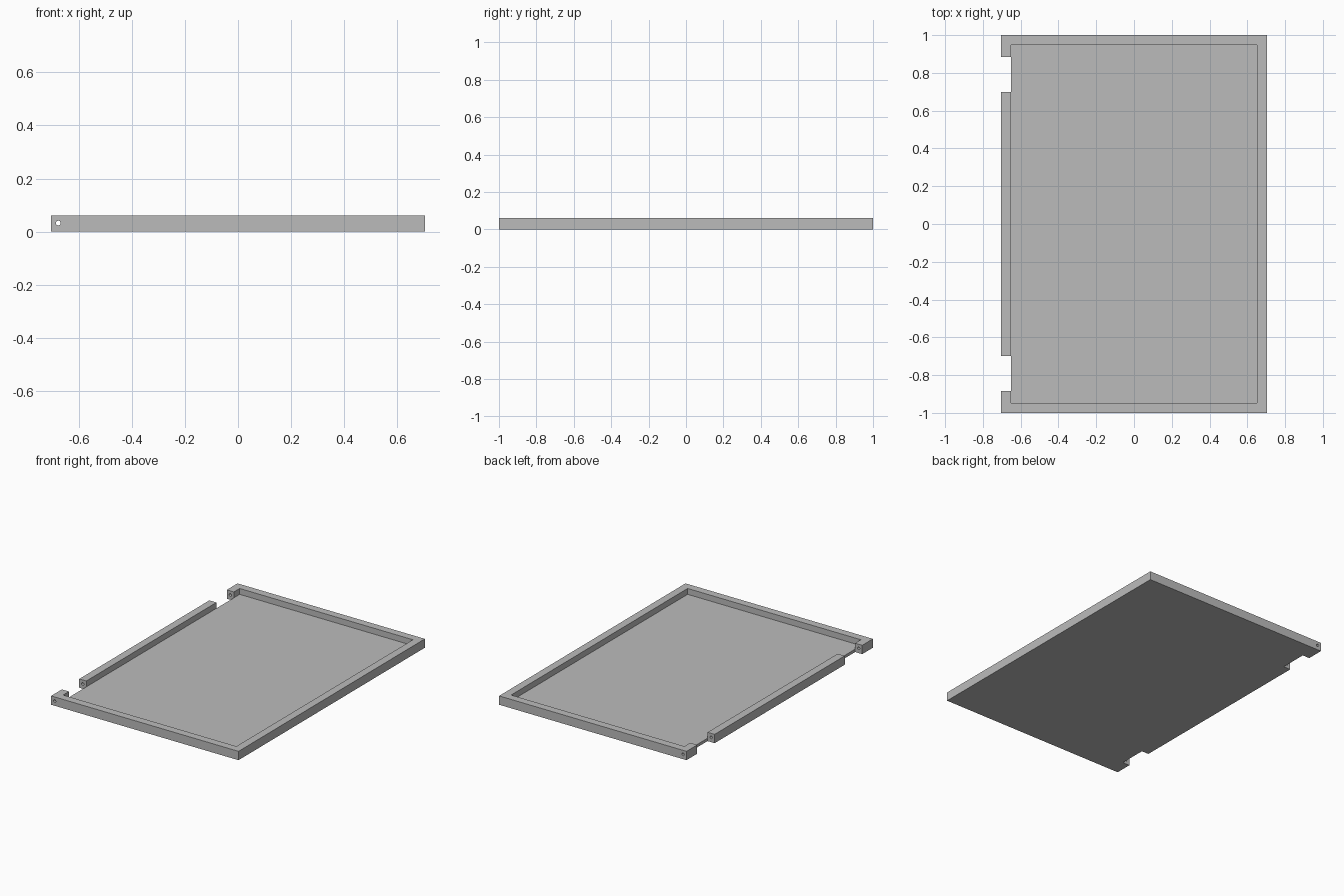
import bpy
import math

cube = bpy.data.objects.get("Cube")
if cube:
    bpy.data.objects.remove(cube, do_unlink=True)

HALF_X, HALF_Y, HEIGHT = 0.704, 1.0, 0.06
RIM, FLOOR = 0.053, 0.02
NOTCH_START, NOTCH_END = 0.698, 0.885
IN_X, IN_Y = HALF_X - RIM, HALF_Y - RIM

grey = bpy.data.materials.new("plain grey")
grey.use_nodes = True
colour = (0.5, 0.5, 0.5, 1)
grey.diffuse_color = colour
grey.node_tree.nodes["Principled BSDF"].inputs["Base Color"].default_value = colour


def box(name, low, high):
    middle = [(a + b) / 2 for a, b in zip(low, high)]
    bpy.ops.mesh.primitive_cube_add(size=1, location=middle)
    obj = bpy.context.object
    obj.name = name
    obj.scale = [b - a for a, b in zip(low, high)]
    bpy.ops.object.transform_apply(location=True, rotation=True, scale=True)
    obj.data.materials.append(grey)
    return obj


def cut(target, cutter):
    cutter.hide_render = True
    mod = target.modifiers.new("cut", "BOOLEAN")
    mod.operation = "DIFFERENCE"
    mod.solver = "EXACT"
    mod.object = cutter
    bpy.context.view_layer.objects.active = target
    bpy.ops.object.modifier_apply(modifier=mod.name)
    bpy.data.objects.remove(cutter, do_unlink=True)


# Shallow tray with a raised rim
tray = box("tray", (-HALF_X, -HALF_Y, 0), (HALF_X, HALF_Y, HEIGHT))
cut(tray, box("cavity", (-IN_X, -IN_Y, FLOOR), (IN_X, IN_Y, 2 * HEIGHT)))

# Hinge pin bore along the side rail
bpy.ops.mesh.primitive_cylinder_add(
    vertices=24, radius=0.009, depth=3, location=(RIM / 2 - HALF_X, 0, 0.032),
    rotation=(math.pi / 2, 0, 0))
bore = bpy.context.object
bore.data.materials.append(grey)
cut(tray, bore)

# Two hinge gaps through the rail
for side in (-1, 1):
    low, high = sorted((side * NOTCH_START, side * NOTCH_END))
    cut(tray, box("gap", (-1, low, -HEIGHT), (-IN_X, high, 2 * HEIGHT)))
